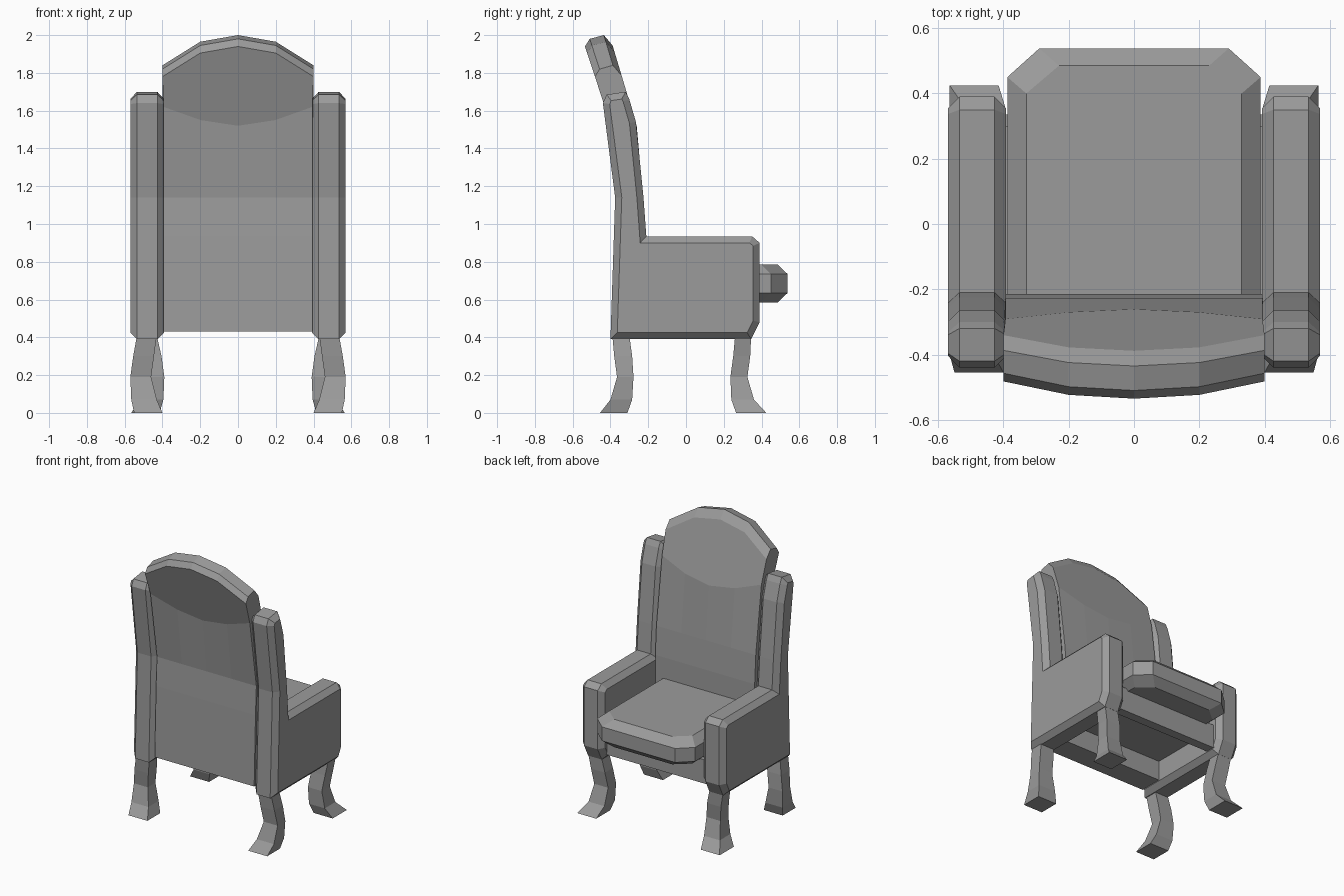
import bpy
import bmesh

cube = bpy.data.objects.get("Cube")
if cube:
    bpy.data.objects.remove(cube, do_unlink=True)

grey = bpy.data.materials.new("plain grey")
grey.use_nodes = True
colour = (0.33, 0.33, 0.33, 1)
grey.diffuse_color = colour
grey.node_tree.nodes["Principled BSDF"].inputs["Base Color"].default_value = colour


def loft(name, rings, chamfer=0.0):
    """Skin closed rings of points, cap both ends, optionally chamfer the caps."""
    bm = bmesh.new()
    loops = [[bm.verts.new(p) for p in ring] for ring in rings]
    for a, b in zip(loops, loops[1:]):
        for i in range(len(a)):
            j = (i + 1) % len(a)
            bm.faces.new((a[i], a[j], b[j], b[i]))
    caps = [bm.faces.new(loops[0][::-1]), bm.faces.new(loops[-1])]
    bmesh.ops.recalc_face_normals(bm, faces=bm.faces)
    if chamfer:
        bmesh.ops.inset_individual(bm, faces=caps, thickness=chamfer,
                                   depth=chamfer, use_even_offset=True)
    mesh = bpy.data.meshes.new(name)
    bm.to_mesh(mesh)
    bm.free()
    mesh.materials.append(grey)
    obj = bpy.data.objects.new(name, mesh)
    bpy.context.collection.objects.link(obj)
    return obj


def rect(x0, x1, y0, y1, z):
    return [(x0, y0, z), (x1, y0, z), (x1, y1, z), (x0, y1, z)]


def box(name, x0, x1, y0, y1, z0, z1):
    return loft(name, [rect(x0, x1, y0, y1, z0), rect(x0, x1, y0, y1, z1)])


# Side panels: arm and back post in one outline
side_outline = [(-.40, .39), (.345, .39), (.39, .48), (.39, .90), (.35, .935),
                (-.21, .935), (-.225, 1.14), (-.265, 1.54), (-.30, 1.66),
                (-.32, 1.70), (-.42, 1.685), (-.44, 1.64), (-.375, 1.14)]

# Leg sections: height, inner x, outer x, inner y, outer y
back_leg = [(.41, .43, .535, .30, .39), (.30, .445, .555, .285, .38),
            (.19, .46, .57, .278, .365), (.07, .43, .565, .285, .40),
            (0, .40, .55, .31, .455)]
front_leg = [(.41, .43, .535, .26, .345), (.30, .405, .515, .25, .34),
             (.19, .39, .50, .235, .325), (.07, .395, .52, .24, .36),
             (0, .415, .565, .265, .425)]

for side, s in (("left", 1), ("right", -1)):
    loft(side + "_side_panel",
         [[(s * x, y, z) for y, z in side_outline] for x in (.427, .535)], .035)
    for end, t, sections in (("front", 1, front_leg), ("back", -1, back_leg)):
        loft(f"{side}_{end}_leg",
             [rect(s * a, s * b, t * c, t * d, z) for z, a, b, c, d in sections])

# Backrest: leaning slab with an arched, chamfered top
columns = []
for x, top, crease in ((-.40, 1.84, 1.62), (-.2, 1.965, 1.55), (0, 2, 1.52),
                       (.2, 1.965, 1.55), (.40, 1.84, 1.62)):
    edge = top - .055
    back_edge = top - .06
    front = lambda z: -.39 + .30 * (1.95 - z)
    back = lambda z: -.535 + .33 * (1.94 - z)
    outline = [(-.215, .43), (-.215, .935), (-.227, 1.14),
               (front(crease), crease), (front(edge), edge),
               (-.435 + .3 * (2 - top), top),
               (-.51 + .33 * (2 - top), top - .02),
               (back(back_edge), back_edge),
               (back(crease), crease), (-.355, 1.14), (-.365, .935), (-.38, .43)]
    columns.append([(x if z > 1.7 else x * .985, y, z) for y, z in outline])
loft("backrest", columns)


# Seat cushion with clipped front corners and chamfered rims
def cushion_ring(w, corner_y, corner_x, front_y, z):
    return [(-w, -.22, z), (w, -.22, z), (w, corner_y, z), (corner_x, front_y, z),
            (-corner_x, front_y, z), (-w, corner_y, z)]


inner = (.33, .40, .23, .485)
outer = (.388, .45, .29, .538)
loft("seat_cushion", [cushion_ring(*inner, .585), cushion_ring(*outer, .635),
                      cushion_ring(*outer, .735), cushion_ring(*inner, .785)])

# Open seat frame below the cushion
box("seat_board", -.41, .41, -.25, .30, .57, .62)
box("front_rail", -.41, .41, .27, .335, .43, .60)
